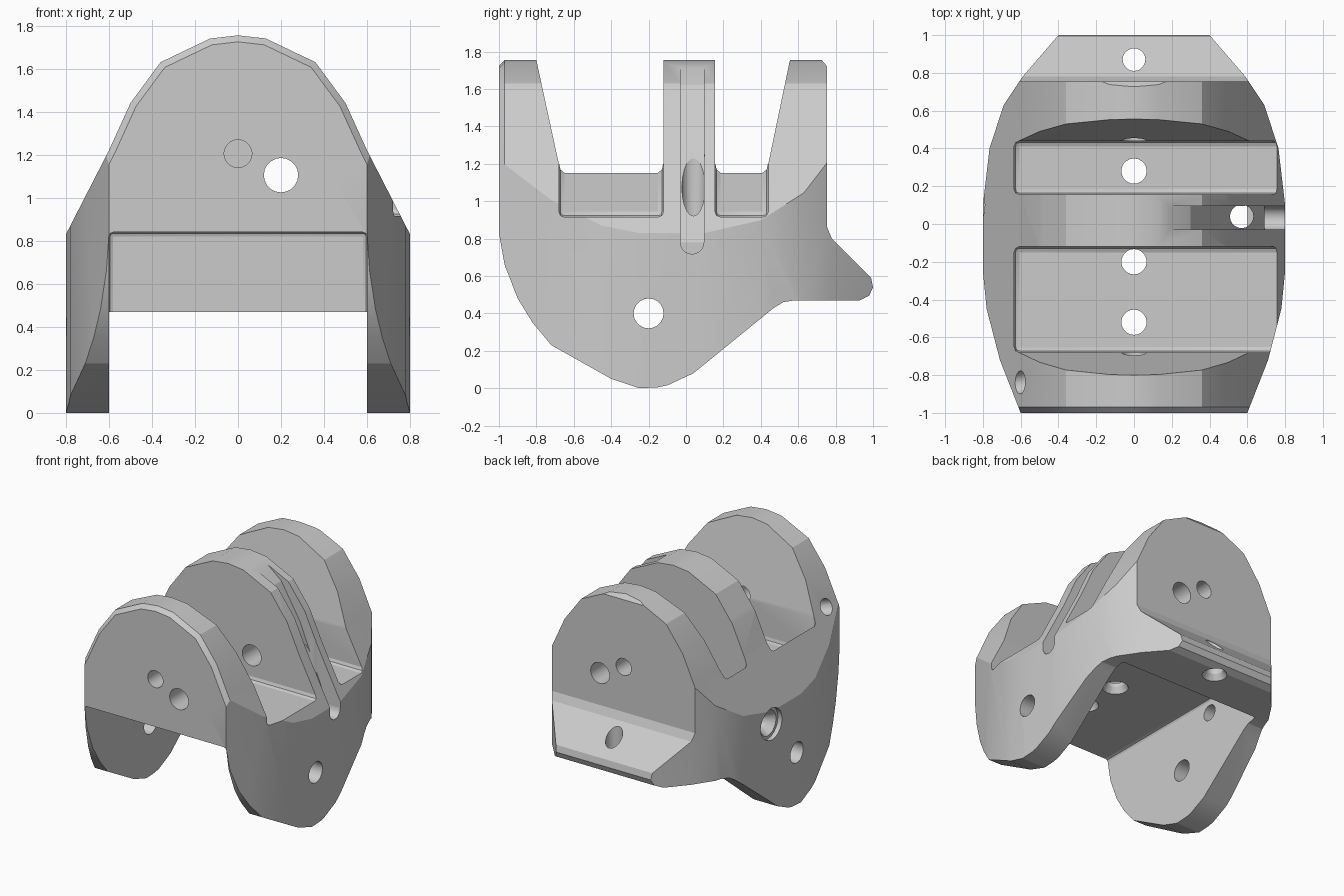
import bpy, bmesh
from math import pi
from mathutils import Vector

cube = bpy.data.objects.get("Cube")
if cube:
    bpy.data.objects.remove(cube, do_unlink=True)


def finish(name, bm):
    bmesh.ops.recalc_face_normals(bm, faces=bm.faces)
    mesh = bpy.data.meshes.new(name)
    bm.to_mesh(mesh)
    bm.free()
    obj = bpy.data.objects.new(name, mesh)
    bpy.context.collection.objects.link(obj)
    return obj


def prism(name, outline, axis, low, high, bevel=0, segments=1):
    """Extrude a 2D outline along an axis, optionally easing its sharp edges."""
    place = {"x": lambda a, b, d: (d, a, b),
             "y": lambda a, b, d: (a, d, b),
             "z": lambda a, b, d: (a, b, d)}[axis]
    bm = bmesh.new()
    face = bm.faces.new([bm.verts.new(place(a, b, low)) for a, b in outline])
    new = bmesh.ops.extrude_face_region(bm, geom=[face])["geom"]
    shift = Vector(place(0, 0, high - low))
    bmesh.ops.translate(bm, vec=shift, verts=[v for v in new if isinstance(v, bmesh.types.BMVert)])
    bmesh.ops.recalc_face_normals(bm, faces=bm.faces)
    if bevel:
        sharp = [e for e in bm.edges if e.calc_face_angle(0) > 0.8]
        bmesh.ops.bevel(bm, geom=sharp, offset=bevel, segments=segments,
                        profile=0.5, affect="EDGES", clamp_overlap=True)
    return finish(name, bm)


def rod(name, start, end, radius, end_radius=None, sides=20):
    """Cylinder or cone between two points."""
    start, end = Vector(start), Vector(end)
    bm = bmesh.new()
    bmesh.ops.create_cone(bm, cap_ends=True, segments=sides, radius1=radius,
                          radius2=radius if end_radius is None else end_radius,
                          depth=(end - start).length)
    turn = (end - start).to_track_quat("Z", "Y").to_matrix().to_4x4()
    turn.translation = (start + end) / 2
    bmesh.ops.transform(bm, matrix=turn, verts=bm.verts)
    return finish(name, bm)


def combine(target, tool, operation="DIFFERENCE"):
    tool.hide_render = True
    mod = target.modifiers.new(tool.name, "BOOLEAN")
    mod.object = tool
    mod.operation = operation
    mod.solver = "EXACT"
    bpy.context.view_layer.objects.active = target
    bpy.ops.object.modifier_apply(modifier=mod.name)
    bpy.data.objects.remove(tool, do_unlink=True)


def mirrored(half):
    return half + [(-a, b) for a, b in reversed(half) if a]


# Body: three silhouettes intersected
side = [(-1, 1.8), (-1, .83), (-.97, .66), (-.9, .48), (-.82, .35), (-.72, .23),
        (-.4, .05), (-.25, 0), (-.15, .005), (-.1, .015), (.04, .08), (.47, .43),
        (.52, .46), (.58, .47), (.93, .47), (.98, .495), (1, .54), (.99, .59),
        (.78, .8), (.755, .86), (.755, 1.72), (.73, 1.75), (.7, 1.8)]
front = mirrored([(.8, -.1), (.8, .83), (.6, 1.22), (.5, 1.44), (.36, 1.63),
                  (.13, 1.74), (0, 1.755)])
plan = mirrored([(.6, -1.1), (.6, -1), (.71, -.72), (.78, -.45), (.8, -.25), (.8, .1),
                 (.765, .4), (.69, .63), (.59, .78), (.4, 1), (.4, 1.1)])
body = prism("bracket_body", side, "x", -.9, .9)
combine(body, prism("front_outline", front, "y", -1, 1.1, .03), "INTERSECT")
combine(body, prism("plan_outline", plan, "z", -.2, 2), "INTERSECT")

# Channel under the bridge, between the two legs
channel = [(-1.2, -.2), (-1.2, .84), (.6, .84), (.6, -.2)]
combine(body, prism("under_channel", channel, "x", -.6, .6, .02, 2))

# Two open bays, flared above and pocketed below
for y0, y1, top0, top1 in [(-.68, -.12, -.81, -.12), (.155, .44, .155, .565)]:
    flare = [(y0, 1.2), (y1, 1.2), (top1, 1.8), (top0, 1.8)]
    combine(body, prism("bay_flare", flare, "x", -1, 1))
    pocket = [(-.635, y0), (.85, y0), (.85, y1), (-.635, y1)]
    combine(body, prism("bay_pocket", pocket, "z", .915, 1.5, .03, 2))

# Cable groove down the left edge of the middle fin
groove = [(.08, 1.8), (.3, 1.62), (.46, 1.35), (.56, 1.1), (.62, .95),
          (.69, .78), (1, .78), (1, 1.8)]
combine(body, prism("cable_groove", groove, "y", -.03, .095))
combine(body, rod("groove_end", (.69, .0325, .78), (1, .0325, .78), .0625))
combine(body, rod("groove_outlet", (.57, .04, .7), (.57, .04, 1.25), .062))

# Vertical screw holes with countersinks below
for y in (-.52, -.2, .28):
    combine(body, rod("floor_hole", (0, y, .7), (0, y, 1.15), .067))
    combine(body, rod("floor_countersink", (0, y, .82), (0, y, .9), .1, .06))
combine(body, rod("lip_hole", (0, .87, .3), (0, .87, .95), .06))
combine(body, rod("lip_countersink", (0, .87, .45), (0, .87, .52), .1, .055))

# Holes through the upright plates
combine(body, rod("plate_hole", (.2, -1.2, 1.105), (.2, 1, 1.105), .08))
for y0, y1 in ((-1.2, -.5), (.3, 1)):
    combine(body, rod("small_plate_hole", (0, y0, 1.205), (0, y1, 1.205), .065))

# Pivot holes in the legs
combine(body, rod("pivot_hole", (-1, -.2, .4), (1, -.2, .4), .08))

# Countersunk screw hole and corner hole on the right flank
combine(body, rod("flank_hole", (-1, .1, .73), (-.5, .1, .73), .06))
combine(body, rod("flank_counterbore", (-.9, .1, .73), (-.765, .1, .73), .12))
combine(body, rod("flank_countersink", (-.77, .1, .73), (-.7, .1, .73), .1, .055))
combine(body, rod("corner_hole", (-.8, -.88, 1.27), (-.42, -.8, 1.17), .06))

# Flat faces with softly shaded holes
bpy.ops.object.select_all(action="DESELECT")
body.select_set(True)
bpy.context.view_layer.objects.active = body
bpy.ops.object.shade_smooth_by_angle(angle=pi / 9)
